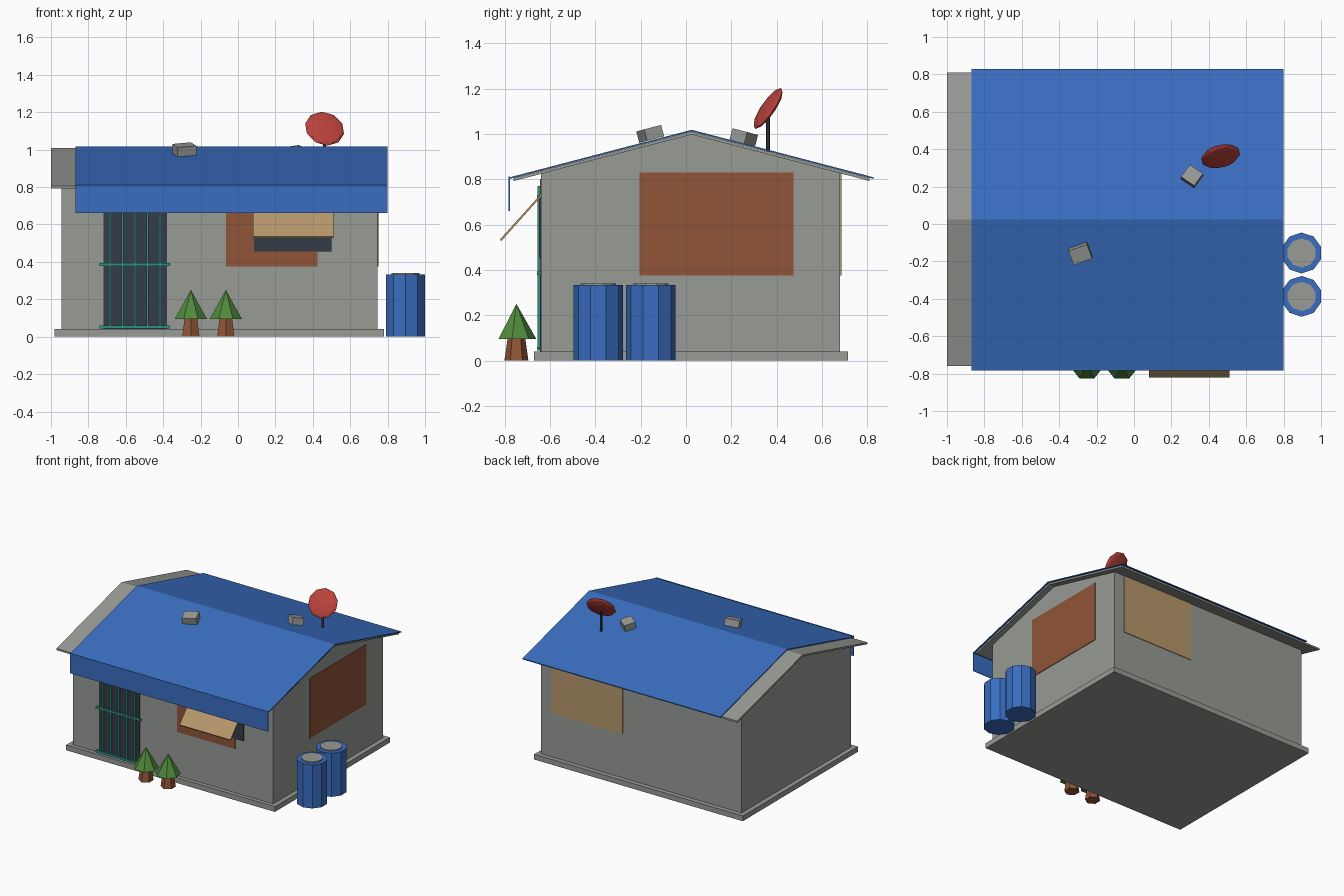
import bpy, bmesh, math
from mathutils import Matrix, Vector

if "Cube" in bpy.data.objects:
    bpy.data.objects.remove(bpy.data.objects["Cube"], do_unlink=True)


def material(name, r, g, b):
    m = bpy.data.materials.new(name)
    m.use_nodes = True
    m.diffuse_color = (r, g, b, 1)
    m.node_tree.nodes["Principled BSDF"].inputs["Base Color"].default_value = (r, g, b, 1)
    return m


GRAY = material("concrete gray", 0.31, 0.325, 0.30)
BLUE = material("tarp blue", 0.042, 0.155, 0.53)
BROWN = material("rust brown", 0.28, 0.09, 0.04)
TAN = material("plywood tan", 0.47, 0.31, 0.15)
DARK = material("dark slate", 0.036, 0.046, 0.063)
TEAL = material("teal paint", 0.03, 0.28, 0.24)
GREEN = material("leaf green", 0.08, 0.25, 0.045)
RED = material("dish red", 0.50, 0.055, 0.045)


def finish(name, bm, mat):
    bmesh.ops.recalc_face_normals(bm, faces=bm.faces)
    mesh = bpy.data.meshes.new(name)
    bm.to_mesh(mesh)
    bm.free()
    mesh.materials.append(mat)
    ob = bpy.data.objects.new(name, mesh)
    bpy.context.collection.objects.link(ob)
    return ob


def box(name, mat, x, y, z, rot=None):
    """Box from (min, max) pairs, optionally rotated about its centre."""
    bm = bmesh.new()
    bmesh.ops.create_cube(bm, size=1)
    size = [b - a for a, b in (x, y, z)]
    centre = [(a + b) / 2 for a, b in (x, y, z)]
    m = Matrix.Translation(centre) @ (rot or Matrix()) @ Matrix.Diagonal((*size, 1))
    bm.transform(m)
    return finish(name, bm, mat)


def cone(bm, r1, r2, z1, z2, sides, x, y):
    bmesh.ops.create_cone(bm, cap_ends=True, segments=sides, radius1=r1, radius2=r2,
                          depth=z2 - z1, matrix=Matrix.Translation((x, y, (z1 + z2) / 2)))


def turned(name, mat, r1, r2, z1, z2, sides, x, y):
    bm = bmesh.new()
    cone(bm, r1, r2, z1, z2, sides, x, y)
    return finish(name, bm, mat)


def extrude_x(name, mat, profile, x0, x1):
    """Extrude a (y, z) outline along x."""
    bm = bmesh.new()
    face = bm.faces.new([bm.verts.new((x0, y, z)) for y, z in profile])
    out = bmesh.ops.extrude_face_region(bm, geom=[face])
    verts = [v for v in out["geom"] if isinstance(v, bmesh.types.BMVert)]
    bmesh.ops.translate(bm, verts=verts, vec=(x1 - x0, 0, 0))
    return finish(name, bm, mat)


RIDGE, SLOPE = 0.025, 0.261


def roof_z(y, top):
    return top - SLOPE * abs(y - RIDGE)


def gable_sheet(name, mat, y0, y1, top, thick, x0, x1):
    upper = [(y, roof_z(y, top)) for y in (y0, RIDGE, y1)]
    lower = [(y, z - thick) for y, z in reversed(upper)]
    extrude_x(name, mat, upper + lower, x0, x1)


# House body
box("foundation", GRAY, (-0.98, 0.78), (-0.67, 0.715), (0, 0.04))
front, back, right = -0.64, 0.68, 0.745
extrude_x("walls", GRAY, [(front, 0.03), (back, 0.03), (back, roof_z(back, 1.0)),
                          (RIDGE, 1.0), (front, roof_z(front, 1.0))], -0.945, right)

# Roof and the tarp laid over it
gable_sheet("roof", GRAY, -0.76, 0.81, 1.01, 0.013, -1.0, 0.79)
gable_sheet("roof_tarp", BLUE, -0.78, 0.828, 1.018, 0.007, -0.87, 0.80)
box("tarp_flap", BLUE, (-0.87, 0.80), (-0.783, -0.777), (0.66, 0.812))

# Wall patches
box("front_patch", BROWN, (-0.065, 0.425), (front - 0.004, front), (0.375, 0.80))
box("side_patch", BROWN, (right, right + 0.005), (-0.205, 0.475), (0.375, 0.83))
box("back_patch", TAN, (0.055, 0.66), (back, back + 0.005), (0.375, 0.825))

# Front window with a propped shutter
box("window", DARK, (0.085, 0.50), (front - 0.009, front), (0.455, 0.72))
extrude_x("shutter", TAN, [(front, 0.735), (-0.82, 0.535), (-0.815, 0.527), (front, 0.722)],
          0.08, 0.51)

# Barred door
box("door", DARK, (-0.72, -0.38), (front - 0.004, front), (0.04, 0.77))
for i in range(5):
    x = -0.685 + i * 0.067
    box("door_bar", TEAL, (x - 0.006, x + 0.006), (-0.655, -0.644), (0.045, 0.77))
for z in (0.052, 0.386, 0.72):
    box("door_rail", TEAL, (-0.74, -0.363), (-0.657, -0.643), (z - 0.008, z + 0.008))

# Water barrels
for y in (-0.155, -0.387):
    turned("barrel", BLUE, 0.109, 0.109, 0, 0.333, 10, 0.896, y)
    turned("barrel_lid", GRAY, 0.078, 0.078, 0.32, 0.341, 10, 0.896, y)

# Small trees
for x in (-0.252, -0.065):
    turned("tree_trunk", BROWN, 0.053, 0.037, 0, 0.11, 6, x, -0.748)
    turned("tree_leaves", GREEN, 0.088, 0, 0.095, 0.25, 7, x, -0.748)

# Blocks weighing down the tarp
for x, y, z, half, turn, side in ((-0.287, -0.158, 1.0, 0.053, 20, 1),
                                  (0.31, 0.255, 0.985, 0.043, -35, -1)):
    tilt = Matrix.Rotation(side * math.atan(SLOPE), 4, "X")
    spin = Matrix.Rotation(math.radians(turn), 4, "Z")
    box("roof_block", GRAY, (x - half, x + half), (y - 0.041, y + 0.041),
        (z - 0.026, z + 0.026), tilt @ spin)

# Satellite dish
turned("dish_pole", DARK, 0.009, 0.009, 0.91, 1.11, 6, 0.463, 0.362)
bm = bmesh.new()
bmesh.ops.create_icosphere(bm, subdivisions=2, radius=0.108)
aim = Vector((0.22, -0.81, 0.55)).to_track_quat("Z", "Y").to_matrix().to_4x4()
bm.transform(Matrix.Translation((0.463, 0.362, 1.112)) @ aim @ Matrix.Diagonal((1, 1, 0.2, 1)))
finish("dish", bm, RED)
